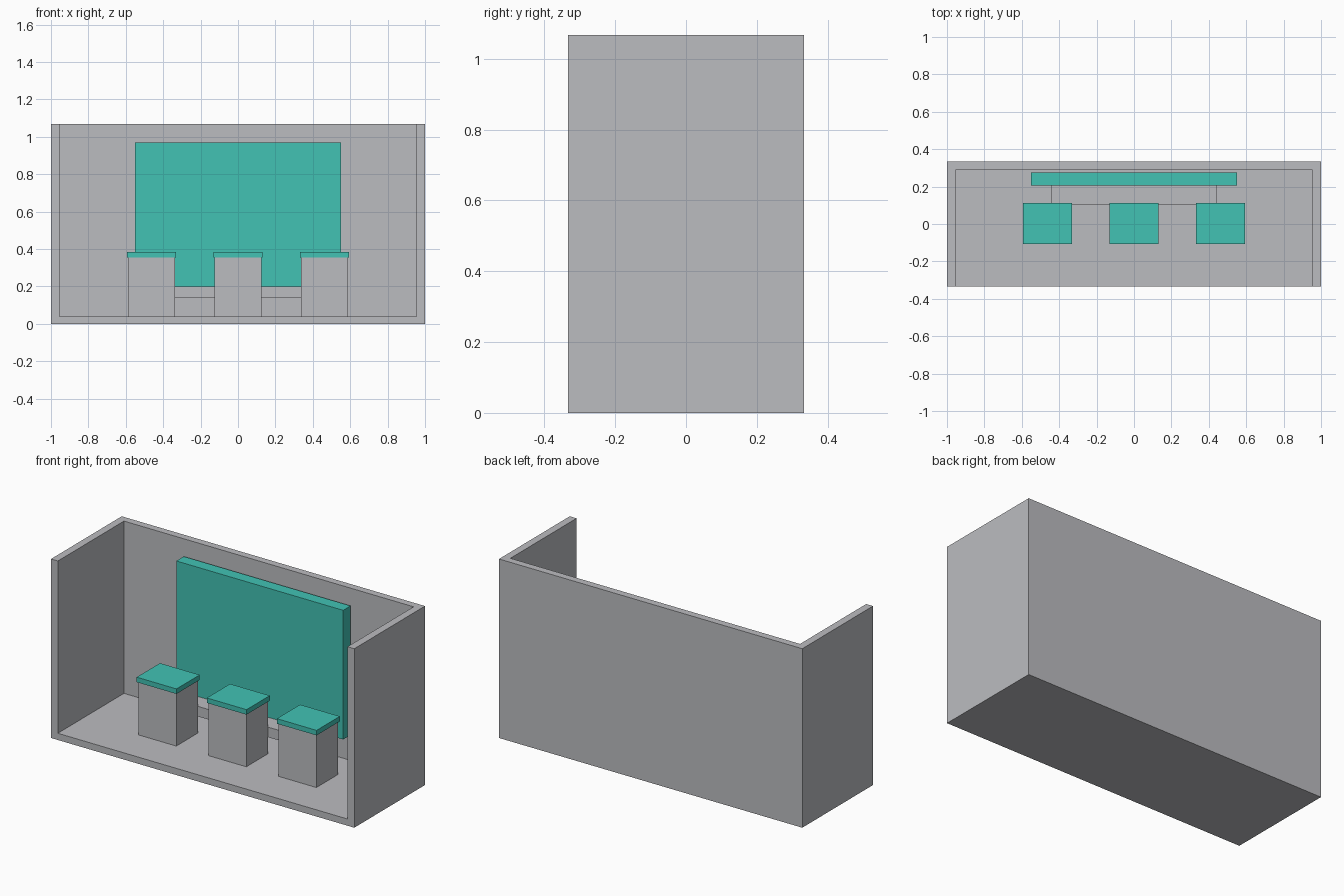
import bpy

if "Cube" in bpy.data.objects:
    bpy.data.objects.remove(bpy.data.objects["Cube"])


def material(name, color):
    m = bpy.data.materials.new(name)
    m.diffuse_color = (*color, 1.0)
    m.use_nodes = True
    m.node_tree.nodes["Principled BSDF"].inputs["Base Color"].default_value = m.diffuse_color
    return m


GRAY = material("light gray", (0.50, 0.505, 0.527))
TEAL = material("teal", (0.054, 0.54, 0.455))


def box(name, x, y, z, mat):
    """Axis-aligned box given its (min, max) range on each axis."""
    ranges = (x, y, z)
    bpy.ops.mesh.primitive_cube_add(size=1, location=[(a + b) / 2 for a, b in ranges])
    ob = bpy.context.object
    ob.name = name
    ob.scale = [b - a for a, b in ranges]
    bpy.ops.object.transform_apply(location=False, rotation=False, scale=True)
    ob.data.materials.append(mat)
    return ob


# Booth shell: floor, back wall and two side walls, open at front and top
shell = box("booth_shell", (-1, 1), (-0.333, 0.333), (0, 1.067), GRAY)
cutter = box("shell_cutter", (-0.955, 0.955), (-0.6, 0.29), (0.04, 1.4), GRAY)
cut = shell.modifiers.new("hollow", "BOOLEAN")
cut.operation = "DIFFERENCE"
cut.solver = "EXACT"
cut.object = cutter
bpy.context.view_layer.objects.active = shell
bpy.ops.object.modifier_apply(modifier=cut.name)
bpy.data.objects.remove(cutter, do_unlink=True)

# Display panel with the ledge beneath it
box("display_panel", (-0.55, 0.55), (0.205, 0.275), (0.20, 0.97), TEAL)
box("panel_ledge", (-0.445, 0.445), (0.102, 0.275), (0.14, 0.20), GRAY)

# Three pedestals with overhanging tops
for name, cx in (("left", -0.462), ("middle", 0.0), ("right", 0.462)):
    box(name + "_pedestal", (cx - 0.125, cx + 0.125), (-0.10, 0.105), (0.04, 0.355), GRAY)
    box(name + "_pedestal_top", (cx - 0.131, cx + 0.131), (-0.107, 0.112), (0.355, 0.385), TEAL)
